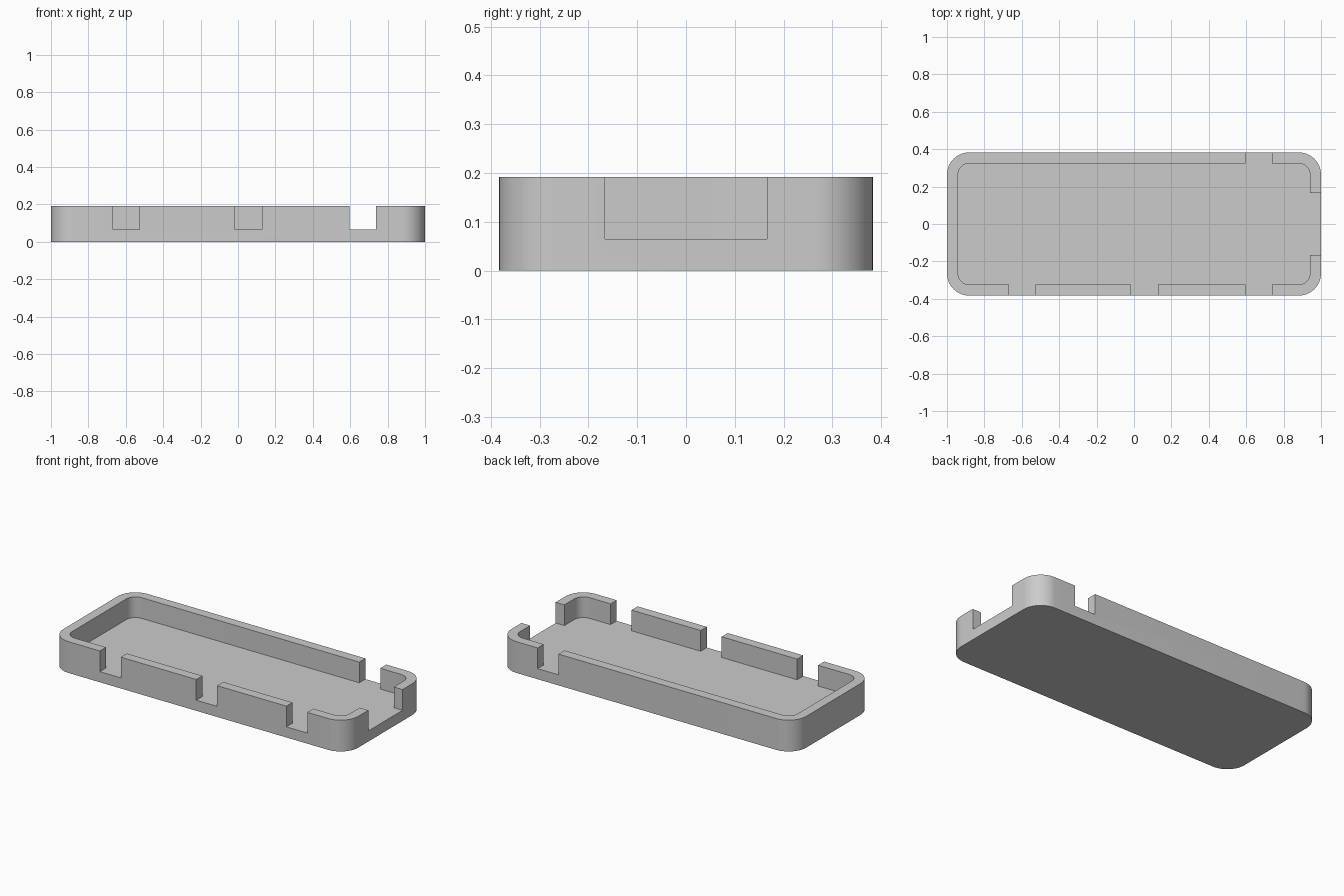
import bpy
import bmesh
import math

cube = bpy.data.objects.get("Cube")
if cube:
    bpy.data.objects.remove(cube, do_unlink=True)

HALF_X, HALF_Y, HEIGHT = 1.0, 0.383, 0.192
FLOOR, WALL, RADIUS = 0.065, 0.059, 0.12
NOTCH_HALF = 0.071
TOP = HEIGHT + 0.1  # cutters rise past the rim

grey = bpy.data.materials.new("light grey plastic")
grey.use_nodes = True
colour = (0.6, 0.6, 0.6, 1)
grey.diffuse_color = colour
grey.node_tree.nodes["Principled BSDF"].inputs["Base Color"].default_value = colour


def prism(name, outline, z0, z1):
    """Extrude a closed xy outline from z0 to z1."""
    bm = bmesh.new()
    face = bm.faces.new([bm.verts.new((x, y, z0)) for x, y in outline])
    result = bmesh.ops.extrude_face_region(bm, geom=[face])
    top = [v for v in result["geom"] if isinstance(v, bmesh.types.BMVert)]
    bmesh.ops.translate(bm, verts=top, vec=(0, 0, z1 - z0))
    bmesh.ops.recalc_face_normals(bm, faces=bm.faces)
    mesh = bpy.data.meshes.new(name)
    bm.to_mesh(mesh)
    bm.free()
    mesh.materials.append(grey)
    obj = bpy.data.objects.new(name, mesh)
    bpy.context.collection.objects.link(obj)
    return obj


def rounded_rect(hx, hy, r, steps=14):
    points = []
    for i, (sx, sy) in enumerate([(1, 1), (-1, 1), (-1, -1), (1, -1)]):
        for k in range(steps + 1):
            a = (i + k / steps) * math.pi / 2
            points.append((sx * (hx - r) + r * math.cos(a),
                           sy * (hy - r) + r * math.sin(a)))
    return points


def box(x0, x1, y0, y1):
    return [(x0, y0), (x1, y0), (x1, y1), (x0, y1)]


# Rounded tray body
tray = prism("tray", rounded_rect(HALF_X, HALF_Y, RADIUS), 0, HEIGHT)

# Hollow interior, then the wall notches that run down to the floor
cutters = [prism("cavity_cutter",
                 rounded_rect(HALF_X - WALL, HALF_Y - WALL, RADIUS - WALL),
                 FLOOR, TOP)]
inner, outer = HALF_Y - 2 * WALL, HALF_Y + 0.1
for x, side in [(-0.598, -1), (0.056, -1), (0.667, -1), (0.667, 1)]:
    y0, y1 = sorted((side * inner, side * outer))
    cutters.append(prism("notch_cutter",
                         box(x - NOTCH_HALF, x + NOTCH_HALF, y0, y1), FLOOR, TOP))
cutters.append(prism("end_notch_cutter",
                     box(HALF_X - 2 * WALL, HALF_X + 0.1, -0.166, 0.166), FLOOR, TOP))

for cutter in cutters:
    cutter.hide_render = True
    mod = tray.modifiers.new(cutter.name, "BOOLEAN")
    mod.operation = "DIFFERENCE"
    mod.solver = "EXACT"
    mod.object = cutter

# Bake the cuts and remove the helpers
bpy.context.view_layer.update()
evaluated = tray.evaluated_get(bpy.context.evaluated_depsgraph_get())
baked = bpy.data.meshes.new_from_object(evaluated)
tray.modifiers.clear()
tray.data = baked
for cutter in cutters:
    bpy.data.objects.remove(cutter, do_unlink=True)

# Merge coplanar leftovers into clean flat faces
bm = bmesh.new()
bm.from_mesh(baked)
bmesh.ops.remove_doubles(bm, verts=bm.verts, dist=0.0001)
bmesh.ops.dissolve_limit(bm, angle_limit=math.radians(0.5),
                         verts=bm.verts, edges=bm.edges)
bm.to_mesh(baked)
bm.free()

# Smooth the corner arcs, keep the rims crisp
bpy.ops.object.select_all(action="DESELECT")
tray.select_set(True)
bpy.context.view_layer.objects.active = tray
bpy.ops.object.shade_smooth_by_angle(angle=math.radians(30))
